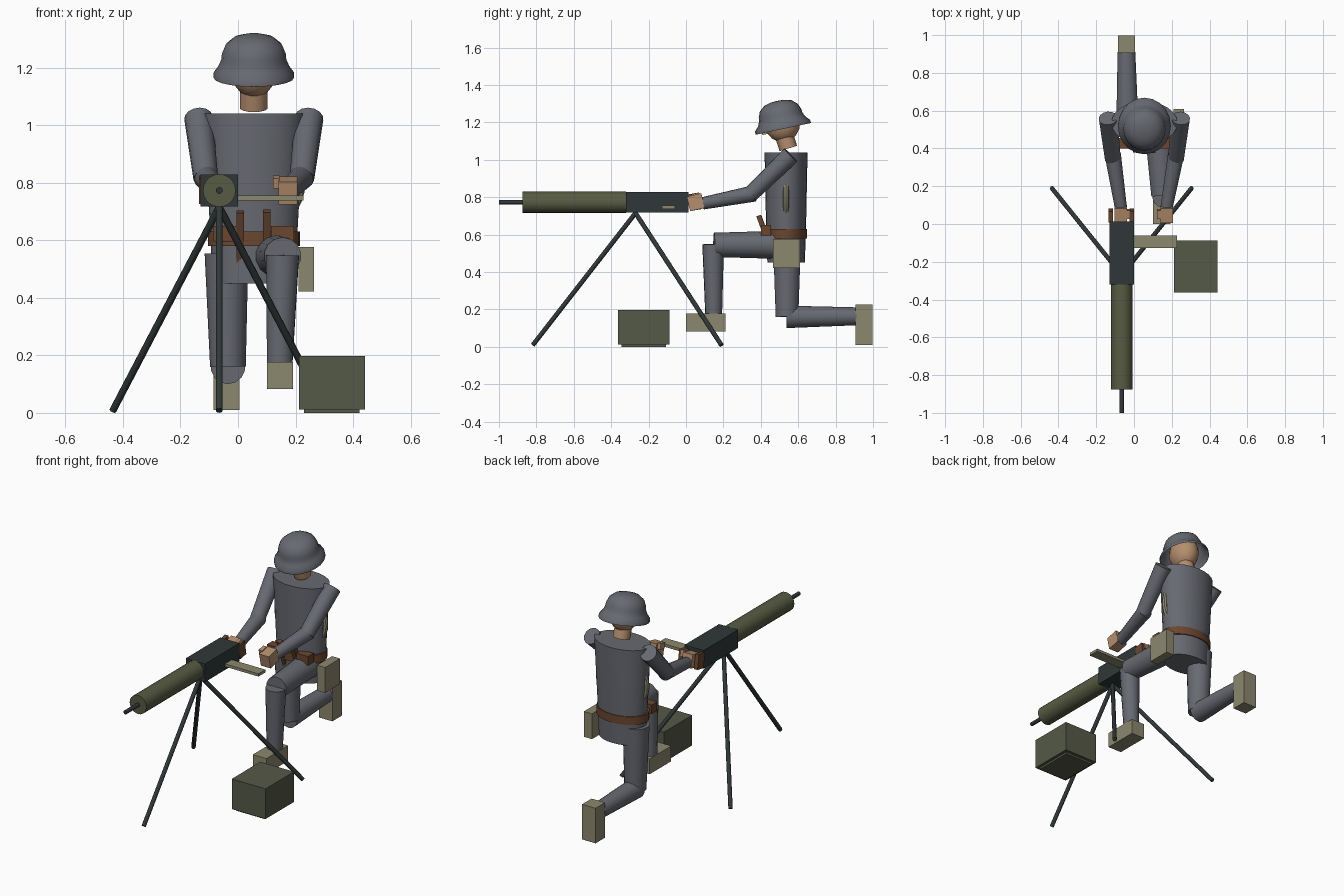
import bpy, bmesh, math
from mathutils import Vector, Matrix

if "Cube" in bpy.data.objects:
    bpy.data.objects.remove(bpy.data.objects["Cube"])


def mat(name, *c):
    m = bpy.data.materials.new(name)
    m.diffuse_color = (*c, 1)
    m.use_nodes = True
    m.node_tree.nodes["Principled BSDF"].inputs["Base Color"].default_value = m.diffuse_color
    return m


GREY = mat("uniform_grey", 0.135, 0.143, 0.165)
SKIN = mat("skin", 0.46, 0.27, 0.155)
KHAKI = mat("khaki", 0.26, 0.245, 0.155)
OLIVE = mat("jacket_olive", 0.095, 0.105, 0.055)
CRATE = mat("crate_green", 0.09, 0.1, 0.062)
STEEL = mat("dark_steel", 0.03, 0.039, 0.04)
BROWN = mat("leather_brown", 0.145, 0.062, 0.028)


def finish(name, bm, material, smooth=True):
    bmesh.ops.recalc_face_normals(bm, faces=bm.faces)
    me = bpy.data.meshes.new(name)
    bm.to_mesh(me)
    bm.free()
    ob = bpy.data.objects.new(name, me)
    bpy.context.collection.objects.link(ob)
    me.materials.append(material)
    if smooth:
        bpy.ops.object.select_all(action='DESELECT')
        ob.select_set(True)
        bpy.context.view_layer.objects.active = ob
        bpy.ops.object.shade_smooth_by_angle(angle=math.radians(40))
    return ob


def rod(name, a, b, r1, r2, material, n=14):
    """Tapered cylinder from point a to point b."""
    a, b = Vector(a), Vector(b)
    d = b - a
    bm = bmesh.new()
    bmesh.ops.create_cone(bm, cap_ends=True, segments=n, radius1=r1, radius2=r2, depth=d.length)
    bm.transform(Matrix.Translation((a + b) / 2) @ d.to_track_quat('Z', 'Y').to_matrix().to_4x4())
    return finish(name, bm, material)


def box(name, lo, hi, material, tilt=0):
    """Box between two corners, optionally tilted about x."""
    lo, hi = Vector(lo), Vector(hi)
    bm = bmesh.new()
    bmesh.ops.create_cube(bm, size=1)
    bm.transform(Matrix.Translation((lo + hi) / 2) @ Matrix.Rotation(math.radians(tilt), 4, 'X')
                 @ Matrix.Diagonal((*(hi - lo), 1)))
    return finish(name, bm, material, False)


def lathe(name, rings, centre, material, n=24, tilt=0, caps=True):
    """Stack of elliptical rings (rx, ry, z)."""
    bm = bmesh.new()
    loops = [[bm.verts.new((rx * math.cos(t), ry * math.sin(t), z))
              for t in (2 * math.pi * i / n for i in range(n))] for rx, ry, z in rings]
    for p, q in zip(loops, loops[1:]):
        for i in range(n):
            j = (i + 1) % n
            bm.faces.new((p[i], p[j], q[j], q[i]))
    if caps:
        bm.faces.new(loops[0])
    bm.faces.new(loops[-1])
    bm.transform(Matrix.Translation(centre) @ Matrix.Rotation(math.radians(tilt), 4, 'X'))
    return finish(name, bm, material)


CX = 0.055   # soldier centre line
GX = -0.065  # gun centre line

# head, neck and helmet
lathe("helmet", [(.14, .152, 0), (.14, .15, .018), (.124, .13, .04), (.113, .118, .065),
                 (.111, .116, .085), (.098, .103, .117), (.07, .074, .141), (.035, .037, .151),
                 (.008, .008, .153)], (CX, .52, 1.165), GREY, 20, 12, caps=False)
bm = bmesh.new()
bmesh.ops.create_uvsphere(bm, u_segments=16, v_segments=10, radius=1)
bm.transform(Matrix.Translation((CX, .515, 1.195)) @ Matrix.Diagonal((.08, .095, .1, 1)))
finish("head", bm, SKIN)
box("nose", (CX - .012, .405, 1.135), (CX + .012, .435, 1.165), SKIN, 12)
rod("neck", (CX, .547, 1.06), (CX, .525, 1.13), .049, .049, SKIN)

# torso, belt and strap
lathe("torso", [(.145, .1, .45), (.15, .106, .6), (.175, .115, 1.04)], (CX, .535, 0), GREY)
lathe("belt", [(.16, .115, .58), (.16, .115, .63)], (CX, .531, 0), BROWN)
bm = bmesh.new()
R, r, n, k = .163, .016, 32, 8
grid = [[bm.verts.new(((R + r * math.cos(v)) * math.cos(u), r * math.sin(v), (R + r * math.cos(v)) * math.sin(u)))
         for v in (2 * math.pi * j / k for j in range(k))] for u in (2 * math.pi * i / n for i in range(n))]
for i in range(n):
    for j in range(k):
        bm.faces.new((grid[i][j], grid[(i + 1) % n][j], grid[(i + 1) % n][(j + 1) % k], grid[i][(j + 1) % k]))
bm.transform(Matrix.Translation((CX, .535, .8)))
finish("shoulder_strap", bm, KHAKI)

# belt equipment
for i, x in enumerate((-.045, .155)):
    box(f"belt_pouch_{i}", (x - .04, .4, .595), (x + .04, .455, .65), BROWN)
for i, (x, z) in enumerate(((.008, .5), (.1, .595))):
    mid = .385 + (.705 - z) / 2 * .4
    box(f"belt_tool_{i}", (x - .013, mid - .013, z), (x + .013, mid + .013, .705), BROWN, 20)
box("side_bag", (.21, .465, .422), (.265, .61, .577), KHAKI)

# arms and hands
for side, s, sh, el, wr in (("right", -1, -.137, -.112, -.07), ("left", 1, .247, .222, .173)):
    elbow = (el, .345, .815)
    rod(side + "_upper_arm", (sh, .56, 1.025), elbow, .05, .043, GREY)
    rod(side + "_forearm", (el, .365, .82), (wr, .09, .767), .044, .033, GREY)
    box(side + "_hand", (wr - .033, .012, .733), (wr + .033, .092, .813), SKIN, 13)
    box(side + "_thumb", (wr - s * .04 - .012, .03, .785), (wr - s * .04 + .012, .075, .82), SKIN, 13)

# raised leg
rod("left_thigh", (.13, .5, .545), (.155, .15, .545), .075, .065, GREY)
rod("left_shin", (.155, .145, .548), (.145, .148, .17), .058, .045, GREY)
box("left_boot", (.1, 0, .083), (.192, .21, .177), KHAKI)

# kneeling leg
rod("right_thigh", (-.04, .54, .555), (-.035, .54, .16), .076, .062, GREY)
rod("right_shin", (-.035, .537, .16), (-.04, .91, .163), .06, .048, GREY)
box("right_boot", (-.085, .905, .01), (.006, .997, .225), KHAKI)

# gun
box("gun_receiver", (GX - .065, -.32, .717), (GX + .065, .014, .828), STEEL)
rod("gun_water_jacket", (GX, -.32, .773), (GX, -.875, .773), .057, .057, OLIVE, 20)
rod("gun_barrel", (GX, -.86, .773), (GX, -1, .773), .012, .012, STEEL, 12)
for i, x in enumerate((GX - .058, GX + .052)):
    box(f"gun_grip_{i}", (x - .012, .015, .73), (x + .012, .075, .82), BROWN, 10)
box("ammo_belt", (-.01, -.127, .738), (.228, -.06, .755), KHAKI)

# tripod
for i, foot in enumerate(((GX, -.82, .008), (GX - .37, .19, .008), (GX + .37, .19, .008))):
    rod(f"tripod_leg_{i}", (GX, -.27, .715), foot, .0125, .0125, STEEL, 10)

# ammunition crate
box("ammo_crate", (.212, -.363, .012), (.441, -.088, .197), CRATE)
box("crate_foot", (.23, -.345, 0), (.423, -.106, .012), CRATE)
